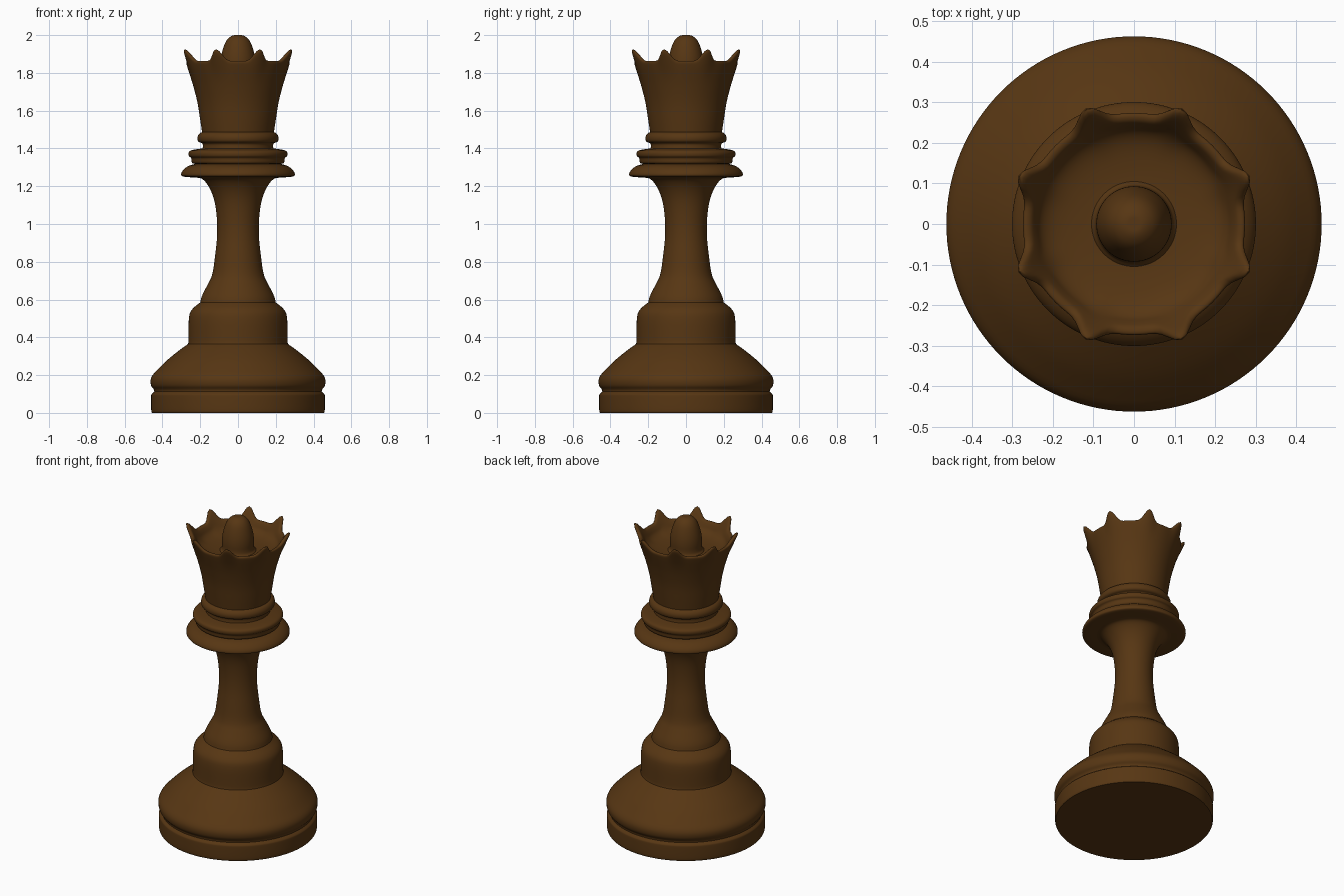
import bpy, bmesh, math
from mathutils import Vector

old = bpy.data.objects.get("Cube")
if old:
    bpy.data.objects.remove(old, do_unlink=True)

# One dark wood colour for the whole piece
WOOD = (0.095, 0.037, 0.0065, 1.0)
wood = bpy.data.materials.new("dark_brown_wood")
wood.use_nodes = True
wood.diffuse_color = WOOD
shader = wood.node_tree.nodes["Principled BSDF"]
shader.inputs["Base Color"].default_value = WOOD
shader.inputs["Roughness"].default_value = 0.6

SEGMENTS = 128
SPIKES = 8
SPIKE_LIFT = 0.056
SPIKE_FLARE = 0.034


def soften(points, rounds):
    """Round a profile by corner cutting, keeping both of its ends."""
    for _ in range(rounds):
        result = [points[0]]
        for a, b in zip(points, points[1:]):
            result += [a.lerp(b, 0.25), a.lerp(b, 0.75)]
        points = result + [points[-1]]
    return points


def spike_shape(angle):
    """One at each crown point, falling to zero between them."""
    wave = math.cos(SPIKES * angle - math.pi)
    return (0.5 + 0.5 * wave) ** 4


def lathe(name, profile, rounds=2):
    """Turn (radius, height, optional spike weight) around the z axis."""
    points = [Vector((p[0], p[1], p[2] if len(p) > 2 else 0)) for p in profile]
    points = soften(points, rounds)
    bm = bmesh.new()
    rings = []
    for radius, height, weight in points:
        ring = []
        for s in range(SEGMENTS):
            angle = math.tau * s / SEGMENTS
            bump = weight * spike_shape(angle)
            r = radius + SPIKE_FLARE * bump
            ring.append(bm.verts.new((r * math.cos(angle), r * math.sin(angle),
                                      height + SPIKE_LIFT * bump)))
        rings.append(ring)
    for low, high in zip(rings, rings[1:]):
        for s in range(SEGMENTS):
            t = (s + 1) % SEGMENTS
            bm.faces.new((low[s], low[t], high[t], high[s]))
    bmesh.ops.remove_doubles(bm, verts=bm.verts, dist=0.00005)
    mesh = bpy.data.meshes.new(name)
    bm.to_mesh(mesh)
    bm.free()
    mesh.materials.append(wood)
    obj = bpy.data.objects.new(name, mesh)
    bpy.context.collection.objects.link(obj)
    bpy.ops.object.select_all(action="DESELECT")
    obj.select_set(True)
    bpy.context.view_layer.objects.active = obj
    bpy.ops.object.shade_smooth_by_angle(angle=math.radians(40))
    return obj


# Foot: flat underside and plinth up to the groove
lathe("foot_underside", [(0, 0), (0.455, 0)], 0)
lathe("foot_plinth", [(0.455, 0), (0.46, 0.008), (0.46, 0.09), (0.458, 0.1),
                      (0.443, 0.112)])

# Wide rounded base above the groove
lathe("base_bulge", [(0.443, 0.112), (0.445, 0.125), (0.463, 0.145),
                     (0.463, 0.19), (0.42, 0.235), (0.37, 0.285),
                     (0.3, 0.34), (0.264, 0.365)])

# Drum with a rounded shoulder
lathe("drum", [(0.264, 0.365), (0.262, 0.38), (0.262, 0.51), (0.245, 0.55),
               (0.2, 0.585)])

# Slender stem that flares to the collar
lathe("stem", [(0.2, 0.585), (0.192, 0.62), (0.16, 0.68), (0.134, 0.73),
               (0.12, 0.84), (0.11, 0.93), (0.11, 1.02), (0.122, 1.12),
               (0.148, 1.19), (0.185, 1.24), (0.215, 1.245)])

# Three stacked collars
lathe("lower_collar", [(0.215, 1.245), (0.295, 1.25), (0.303, 1.262),
                       (0.293, 1.285), (0.265, 1.308), (0.225, 1.318)])
lathe("middle_collar", [(0.225, 1.318), (0.246, 1.322), (0.246, 1.35),
                        (0.262, 1.358), (0.262, 1.385), (0.235, 1.394),
                        (0.187, 1.4)])
lathe("upper_collar", [(0.187, 1.4), (0.185, 1.428), (0.212, 1.434),
                       (0.216, 1.46), (0.205, 1.48), (0.19, 1.486)])

# Flared crown with eight points and a hollow top
lathe("crown", [(0.19, 1.486), (0.2, 1.55), (0.213, 1.64), (0.236, 1.73),
                (0.255, 1.79, 0.1), (0.268, 1.83, 0.6), (0.277, 1.863, 1.1),
                (0.256, 1.863, 1.1), (0.243, 1.845, 0.5), (0.228, 1.815, 0.1),
                (0.19, 1.795), (0.12, 1.785), (0.07, 1.785)])

# Egg-shaped finial rising from the hollow
lathe("finial", [(0.105, 1.785), (0.092, 1.8), (0.094, 1.86), (0.083, 1.92),
                 (0.062, 1.975), (0.03, 2.0), (0, 2.0)], 3)
